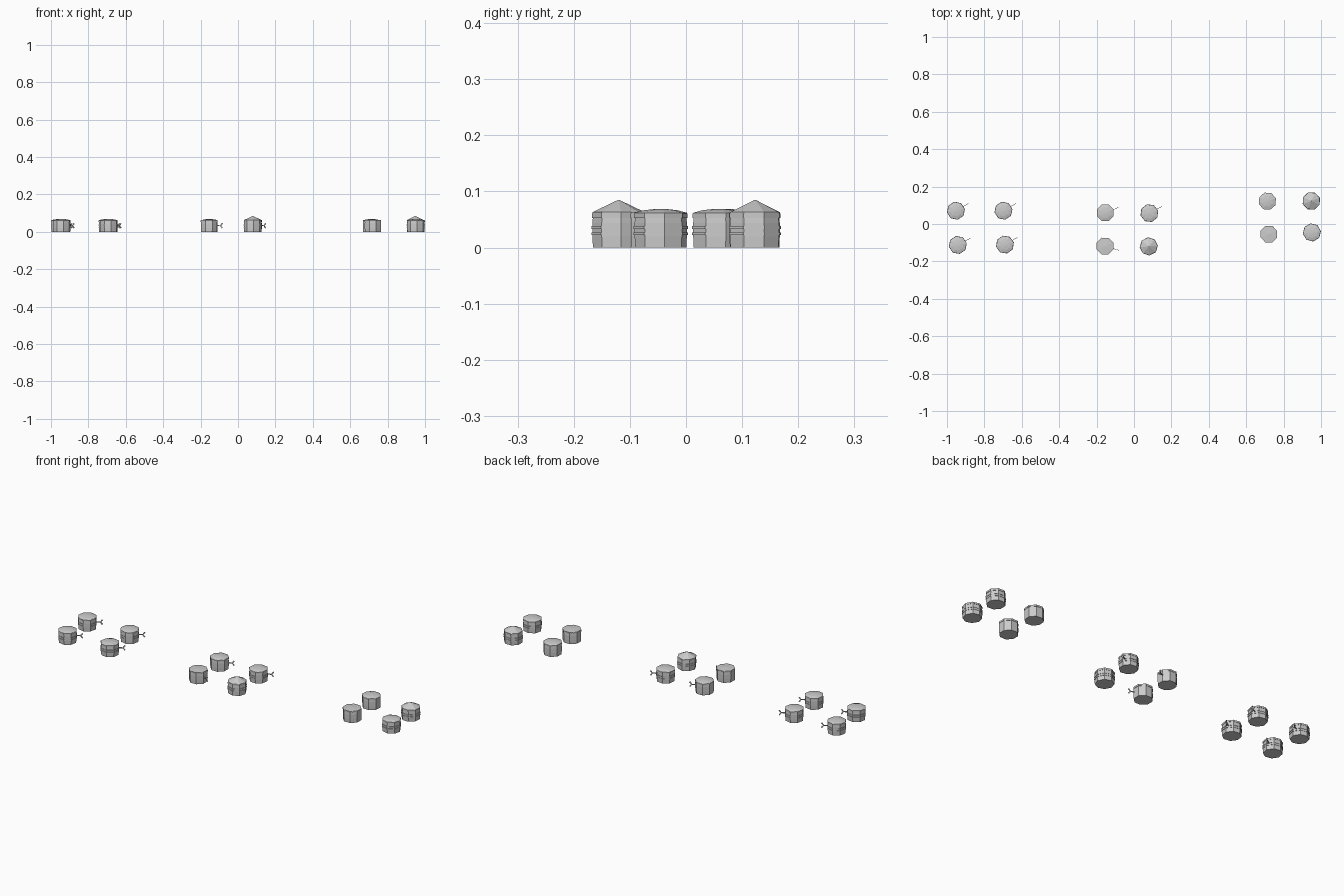
import bpy, math
from mathutils import Matrix

if "Cube" in bpy.data.objects:
    bpy.data.objects.remove(bpy.data.objects["Cube"])

SIDES = 8


def make(name, verts, faces, loc, rot):
    me = bpy.data.meshes.new(name)
    me.from_pydata(verts, [], faces)
    me.update()
    ob = bpy.data.objects.new(name, me)
    ob.location = (loc[0], loc[1], 0)
    ob.rotation_euler[2] = math.radians(rot)
    bpy.context.collection.objects.link(ob)
    return ob


def lathe(name, profile, loc, rot, closed=False):
    """Eight-sided turned shape; closed profiles make hoops, open ones get caps."""
    n = len(profile)
    verts = [(r * math.cos(2 * math.pi * k / SIDES), r * math.sin(2 * math.pi * k / SIDES), z)
             for r, z in profile for k in range(SIDES)]
    faces = []
    for i in range(n if closed else n - 1):
        a, b = i * SIDES, ((i + 1) % n) * SIDES
        for k in range(SIDES):
            m = (k + 1) % SIDES
            faces.append((a + k, a + m, b + m, b + k))
    if not closed:
        faces.append(tuple(reversed(range(SIDES))))
        faces.append(tuple(range((n - 1) * SIDES, n * SIDES)))
    return make(name, verts, faces, loc, rot)


def band(name, r, z0, z1, loc, rot):
    lathe(name, [(r - .004, z0), (r, z0), (r, z1), (r - .004, z1)], loc, rot, True)


def plate(name, outline, loc, rot, t=.0012):
    """Thin upright plate, outline given as (distance out, height)."""
    n = len(outline)
    verts = [(d, s * t, z) for s in (-1, 1) for d, z in outline]
    faces = [tuple(range(n)), tuple(reversed(range(n, 2 * n)))]
    faces += [(i, i + n, (i + 1) % n + n, (i + 1) % n) for i in range(n)]
    make(name, verts, faces, loc, rot)


ROOFS = {
    "dome": [(.047, .060), (.047, .062), (.030, .0665), (.012, .0685), (.001, .069)],
    "cone": [(.047, .060), (.047, .063), (.001, .085)],
    "flat": [(.047, .060), (.047, .063), (.001, .066)],
}

# x, y, rotation, roof, banded, direction of forked tie (or None)
HUTS = [
    (-.952, .071, 10, "dome", True, 30),
    (-.942, -.112, 12, "dome", True, 28),
    (-.698, .071, 10, "dome", True, 30),
    (-.690, -.110, 14, "dome", True, 30),
    (-.153, .060, 22, "dome", False, 22),
    (-.155, -.118, 22, "flat", False, -17),
    (.082, .058, 16, "dome", True, 28),
    (.079, -.120, 5, "cone", True, None),
    (.713, .122, 18, "dome", False, None),
    (.721, -.054, 22, "flat", False, None),
    (.948, .123, 20, "cone", True, None),
    (.951, -.045, 8, "dome", True, None),
]

for x, y, rot, roof, banded, tie in HUTS:
    p = (x, y)
    # walls with a slight swell in the middle
    lathe("hut_wall", [(.046, 0), (.047, .02), (.047, .044), (.0455, .0605)], p, rot)
    lathe("hut_roof", ROOFS[roof], p, rot)
    band("eave_band", .048, .053, .061, p, rot)
    if banded:
        for z in (.022, .033):
            band("wall_rope", .049, z, z + .005, p, rot)
    # forked tie sticking out of the wall
    if tie is not None:
        plate("tie_stem", [(.040, .030), (.064, .031), (.064, .035), (.040, .036)], p, tie)
        plate("tie_upper_fork", [(.061, .032), (.067, .032), (.077, .043), (.072, .048)], p, tie)
        plate("tie_lower_fork", [(.061, .034), (.072, .018), (.077, .023), (.067, .034)], p, tie)
